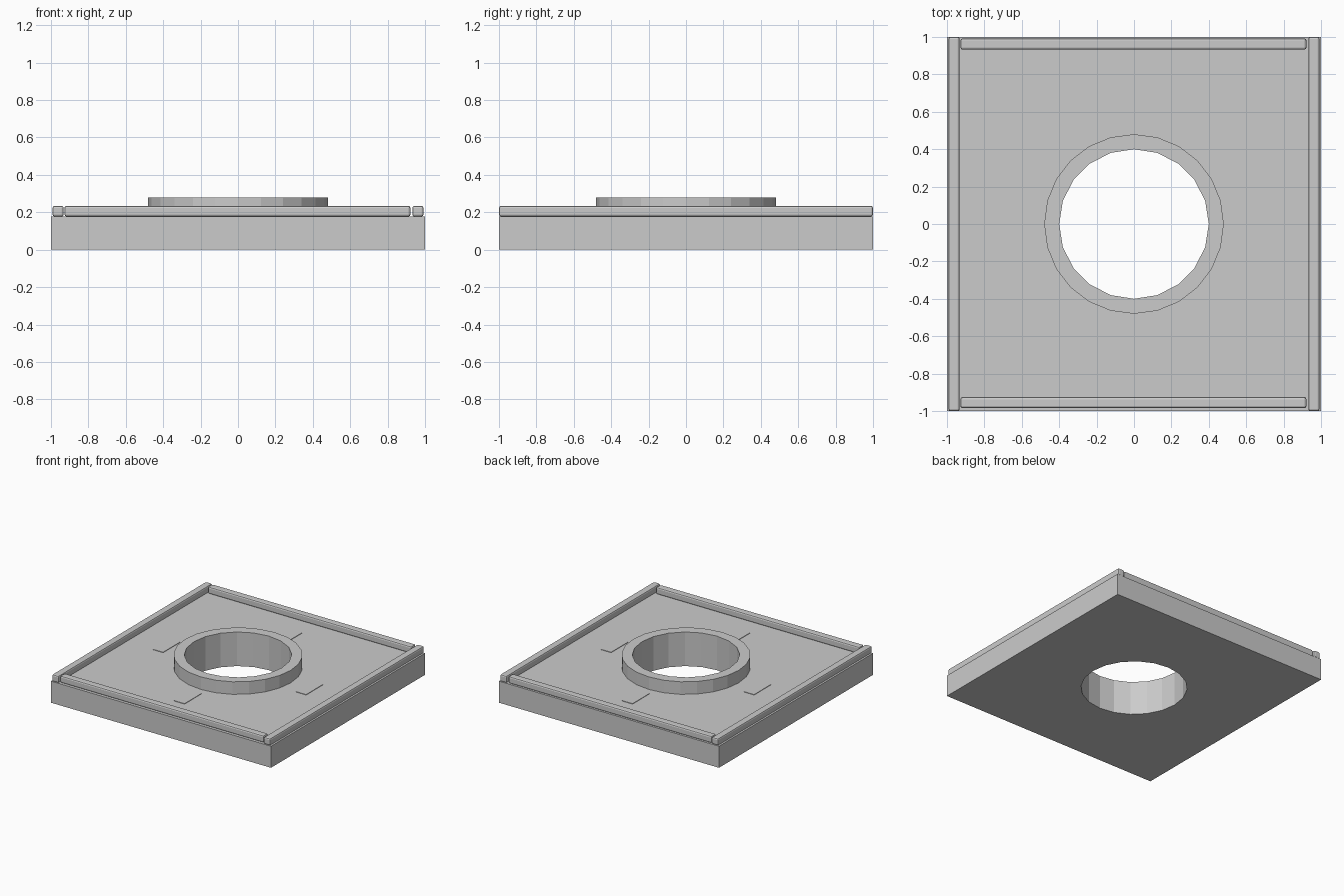
import bpy

if "Cube" in bpy.data.objects:
    bpy.data.objects.remove(bpy.data.objects["Cube"])


def box(name, x, y, z, bevel=0.0):
    """Axis-aligned box from (min, max) ranges, optionally with rounded edges."""
    spans = (x, y, z)
    bpy.ops.mesh.primitive_cube_add(size=1, location=[(a + b) / 2 for a, b in spans])
    ob = bpy.context.object
    ob.name = name
    ob.scale = [b - a for a, b in spans]
    bpy.ops.object.transform_apply(location=False, rotation=False, scale=True)
    if bevel:
        mod = ob.modifiers.new("Bevel", "BEVEL")
        mod.width = bevel
        mod.segments = 2
    return ob


def cylinder(name, radius, z, sides):
    bpy.ops.mesh.primitive_cylinder_add(vertices=sides, radius=radius,
                                        depth=z[1] - z[0],
                                        location=(0, 0, (z[0] + z[1]) / 2))
    ob = bpy.context.object
    ob.name = name
    return ob


TOP = 0.177

# Base slab and raised collar, both pierced by the same hole
slab = box("base_slab", (-1, 1), (-1, 1), (0, TOP))
collar = cylinder("collar", 0.48, (TOP, 0.28), 24)
cutter = cylinder("hole_cutter", 0.40, (-0.2, 0.6), 20)
cutter.hide_render = True
cutter.hide_set(True)
for ob in (slab, collar):
    mod = ob.modifiers.new("Hole", "BOOLEAN")
    mod.operation = "DIFFERENCE"
    mod.solver = "EXACT"
    mod.object = cutter

# Rounded edge rails: full-length sides, shorter front and back between them
RAIL_Z = (TOP, 0.235)
box("left_rail", (-0.992, -0.932), (-1, 1), RAIL_Z, 0.012)
box("right_rail", (0.932, 0.992), (-1, 1), RAIL_Z, 0.012)
box("front_rail", (-0.928, 0.922), (-0.985, -0.925), RAIL_Z, 0.012)
box("back_rail", (-0.928, 0.922), (0.932, 0.992), RAIL_Z, 0.012)

# Four thin plates around the collar, all long in y
plates = {"front": (0, -0.65), "back": (0, 0.65), "left": (-0.65, 0), "right": (0.65, 0)}
for side, (cx, cy) in plates.items():
    box(f"{side}_plate", (cx - 0.047, cx + 0.047), (cy - 0.111, cy + 0.111),
        (TOP - 0.01, TOP + 0.004))
